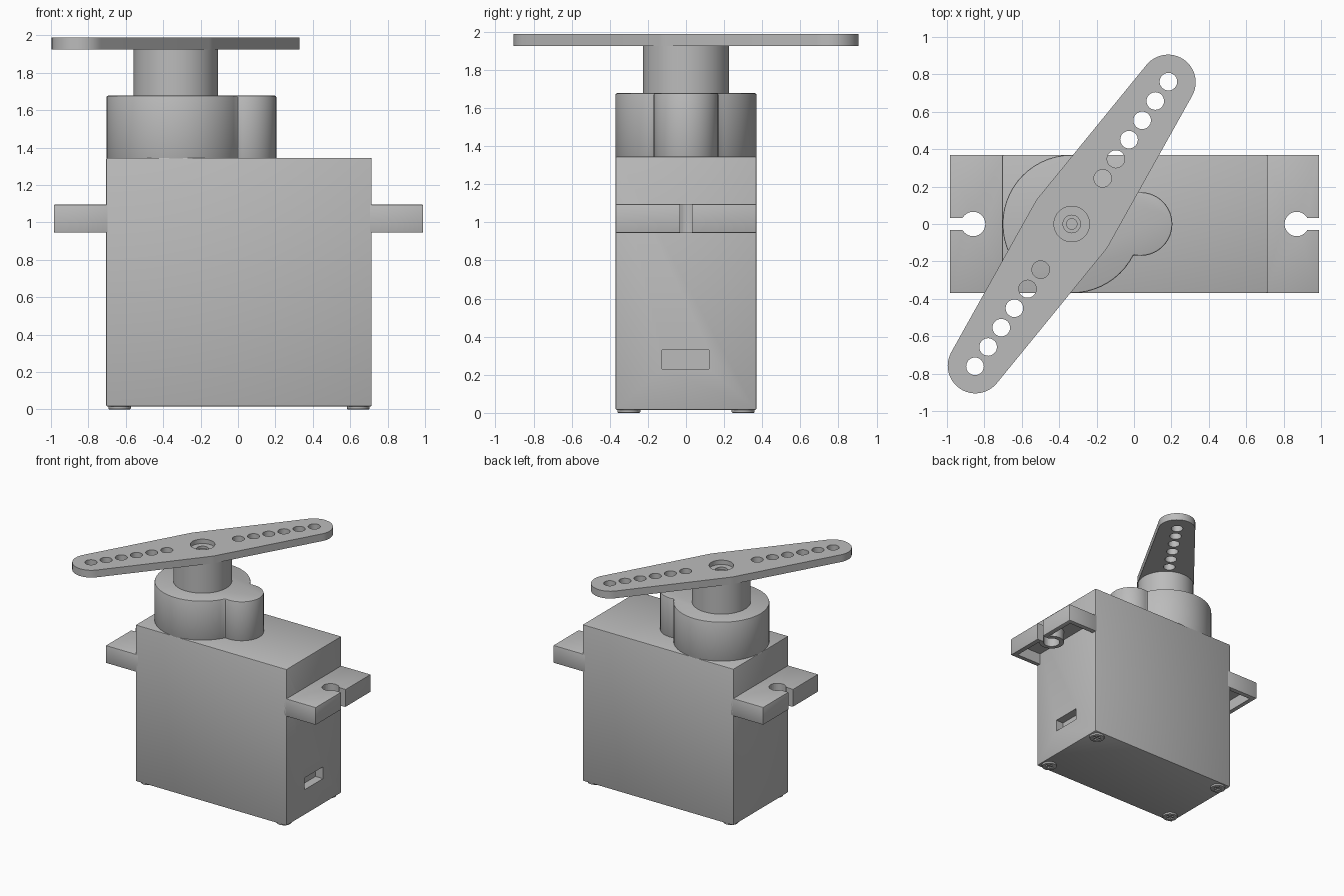
import bpy
from math import cos, sin, acos, atan2, radians, pi
import bmesh

default = bpy.data.objects.get("Cube")
if default:
    bpy.data.objects.remove(default, do_unlink=True)

grey = bpy.data.materials.new("plain_grey")
grey.use_nodes = True
grey.diffuse_color = (0.5, 0.5, 0.5, 1)
grey.node_tree.nodes["Principled BSDF"].inputs["Base Color"].default_value = (0.5, 0.5, 0.5, 1)


def prism(name, outline, z0, z1):
    """Extrude a closed outline from z0 to z1."""
    bm = bmesh.new()
    base = bm.faces.new([bm.verts.new((x, y, z0)) for x, y in outline])
    top = bmesh.ops.extrude_face_region(bm, geom=[base])["geom"]
    verts = [v for v in top if isinstance(v, bmesh.types.BMVert)]
    bmesh.ops.translate(bm, verts=verts, vec=(0, 0, z1 - z0))
    bmesh.ops.recalc_face_normals(bm, faces=bm.faces)
    mesh = bpy.data.meshes.new(name)
    bm.to_mesh(mesh)
    bm.free()
    mesh.materials.append(grey)
    obj = bpy.data.objects.new(name, mesh)
    bpy.context.collection.objects.link(obj)
    return obj


def arc(cx, cy, r, start, end, steps):
    angles = [start + (end - start) * i / steps for i in range(steps + 1)]
    return [(cx + r * cos(a), cy + r * sin(a)) for a in angles]


def disc(name, x, y, r, z0, z1, sides=48):
    return prism(name, arc(x, y, r, 0, 2 * pi, sides)[:-1], z0, z1)


def box(name, x0, x1, y0, y1, z0, z1):
    return prism(name, [(x0, y0), (x1, y0), (x1, y1), (x0, y1)], z0, z1)


def finish(obj, bevel=0.0, cutters=(), joined=()):
    """Bevel, add and cut, then bake the modifiers and shade."""
    if bevel:
        mod = obj.modifiers.new("edge", "BEVEL")
        mod.width, mod.segments, mod.limit_method = bevel, 2, "ANGLE"
    helpers = [(h, "UNION") for h in joined] + [(h, "DIFFERENCE") for h in cutters]
    for helper, operation in helpers:
        helper.hide_render = True
        mod = obj.modifiers.new("shape", "BOOLEAN")
        mod.operation, mod.object, mod.solver = operation, helper, "EXACT"
    bpy.context.view_layer.update()
    graph = bpy.context.evaluated_depsgraph_get()
    mesh = bpy.data.meshes.new_from_object(obj.evaluated_get(graph))
    obj.modifiers.clear()
    obj.data = mesh
    for helper, _ in helpers:
        bpy.data.objects.remove(helper, do_unlink=True)
    bpy.ops.object.select_all(action="DESELECT")
    obj.select_set(True)
    bpy.context.view_layer.objects.active = obj
    bpy.ops.object.shade_smooth_by_angle(angle=radians(30))


# Case with the cable opening
LEFT, RIGHT, HALF = -0.705, 0.715, 0.37
case = box("case", LEFT, RIGHT, -HALF, HALF, 0.015, 1.345)
finish(case, 0.008, [box("opening_cutter", RIGHT - 0.07, RIGHT + 0.1, -0.125, 0.12, 0.23, 0.33)])

# Mounting ears: hollow below, with a ringed screw hole open to the end
for name, side, wall, end, hole in (("left_ear", 1, RIGHT, 0.99, 0.87),
                                    ("right_ear", -1, LEFT, -0.985, -0.86)):
    def ear_box(part, xa, xb, y, z0, z1):
        return box(part, min(xa, xb), max(xa, xb), -y, y, z0, z1)

    ear = ear_box(name, wall - side * 0.03, end, HALF, 0.945, 1.095)
    pocket = ear_box("pocket_cutter", wall - side * 0.02, end - side * 0.04, HALF - 0.04, 0.9, 1.04)
    ring = disc("ring", hole, 0, 0.1, 0.945, 1.06)
    finish(pocket, 0, [disc("ring_cutter", hole, 0, 0.1, 0.8, 1.2)])
    bpy.data.objects.remove(ring, do_unlink=True)
    finish(ear, 0.006, [pocket,
                        disc("hole_cutter", hole, 0, 0.065, 0.9, 1.2),
                        ear_box("slit_cutter", hole, end + side * 0.1, 0.032, 0.9, 1.2)])

# Gear tower: a large round joined to a small one
AXIS = -0.333
big = atan2(0.167, -AXIS)
small = atan2(0.167, -0.035)
outline = arc(AXIS, 0, 0.37, big, 2 * pi - big, 48) + arc(0.035, 0, 0.17, -small, small, 28)[1:-1]
finish(prism("gear_tower", outline, 1.335, 1.677), 0.008)

# Output shaft with a bore
shaft = disc("output_shaft", AXIS, 0, 0.226, 1.66, 1.93)
finish(shaft, 0, [disc("bore_cutter", AXIS, 0, 0.028, 1.8, 2.1, 24)])

# Two-armed horn tapering to round tips
REACH, HUB, TIP = 0.916, 0.228, 0.148
t = acos((HUB - TIP) / REACH)
outline = (arc(REACH, 0, TIP, -t, t, 24) + arc(0, 0, HUB, t, pi - t, 4)
           + arc(-REACH, 0, TIP, pi - t, pi + t, 24) + arc(0, 0, HUB, pi + t, 2 * pi - t, 4))
horn = prism("horn", outline, 1.925, 1.987)
cutters = [disc("recess_cutter", 0, 0, 0.095, 1.95, 2.1), disc("hub_cutter", 0, 0, 0.047, 1.8, 2.1, 32)]
for arm in (-1, 1):
    for i in range(6):
        cutters.append(disc("hole_cutter", arm * (0.295 + 0.125 * i), 0, 0.047, 1.8, 2.1, 32))
finish(horn, 0, cutters)
horn.location.x = AXIS
horn.rotation_euler.z = radians(55.8)

# Case screws with cross slots
for x in (-0.633, 0.643):
    for y in (-0.3, 0.3):
        screw = disc("case_screw", x, y, 0.06, 0, 0.03, 32)
        finish(screw, 0.005, [box("slot_cutter", x - 0.035, x + 0.035, y - 0.01, y + 0.01, -0.1, 0.012),
                              box("slot_cutter", x - 0.01, x + 0.01, y - 0.035, y + 0.035, -0.1, 0.012)])
